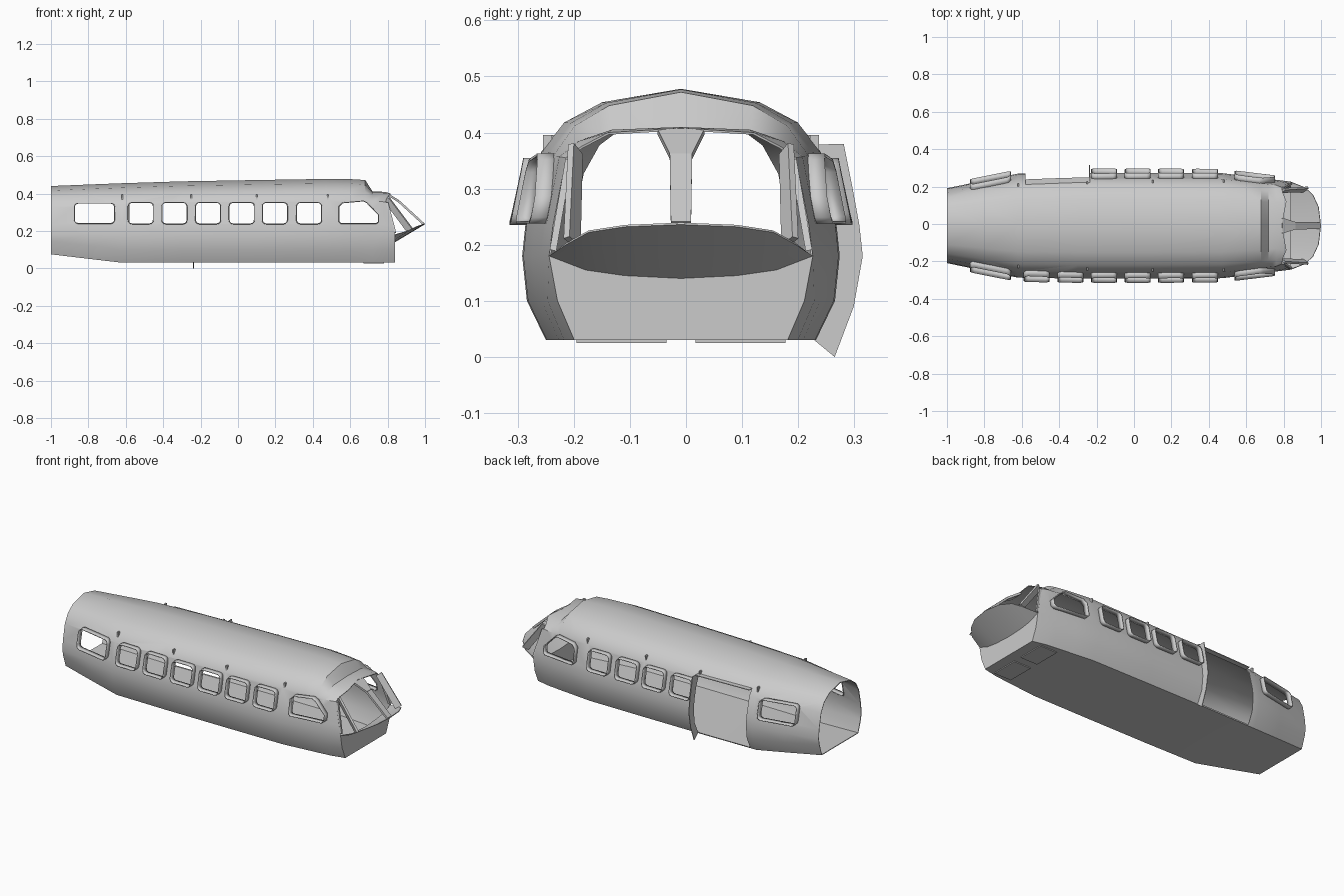
import bpy, bmesh, math
from mathutils import Vector

cube = bpy.data.objects.get("Cube")
if cube:
    bpy.data.objects.remove(cube, do_unlink=True)

SHIFT = -0.009  # symmetry plane sits slightly right of the bounds centre

grey = bpy.data.materials.new("hull_grey")
grey.use_nodes = True
TONE = (0.6, 0.6, 0.6, 1)
grey.diffuse_color = TONE
grey.node_tree.nodes["Principled BSDF"].inputs["Base Color"].default_value = TONE


def make(name, bm, thick=0, offset=-1):
    """Turn a bmesh into a grey object, optionally a thin-walled one."""
    bmesh.ops.recalc_face_normals(bm, faces=bm.faces)
    me = bpy.data.meshes.new(name)
    bm.to_mesh(me)
    bm.free()
    ob = bpy.data.objects.new(name, me)
    bpy.context.collection.objects.link(ob)
    me.materials.append(grey)
    ob.location.y = SHIFT
    if thick:
        m = ob.modifiers.new("wall", 'SOLIDIFY')
        m.thickness, m.offset = thick, offset
    return ob


def smooth(ob, angle=35):
    bpy.ops.object.select_all(action='DESELECT')
    ob.select_set(True)
    bpy.context.view_layer.objects.active = ob
    bpy.ops.object.shade_smooth_by_angle(angle=math.radians(angle))


def loft(bm, rows, closed=False):
    vs = [[bm.verts.new(p) for p in r] for r in rows]
    for a, b in zip(vs, vs[1:]):
        n = len(a)
        for i in range(n if closed else n - 1):
            j = (i + 1) % n
            bm.faces.new((a[i], a[j], b[j], b[i]))
    return vs


def mirror(bm):
    """Copy the left half to the right and weld the middle."""
    d = bmesh.ops.duplicate(bm, geom=bm.verts[:] + bm.edges[:] + bm.faces[:])
    for v in d["geom"]:
        if isinstance(v, bmesh.types.BMVert):
            v.co.y *= -1
    bmesh.ops.reverse_faces(bm, faces=[f for f in d["geom"] if isinstance(f, bmesh.types.BMFace)])
    bmesh.ops.remove_doubles(bm, verts=bm.verts, dist=0.0005)


# Hull sections: half ring from belly centre to roof ridge
WIDTHS = (0, 0.85, 0.97, 1, 0.98, 0.885, 0.74, 0.5, 0)


def section(x, w, base, top):
    zs = (base, base, base + 0.07, 0.18, 0.235, top - 0.112, top - 0.06, top - 0.024, top)
    return [Vector((x, w * k, z)) for k, z in zip(WIDTHS, zs)]


rings = [section(*s) for s in (
    (-1, 0.2, 0.075, 0.44), (-0.8, 0.242, 0.051, 0.448), (-0.62, 0.278, 0.03, 0.455),
    (-0.3, 0.283, 0.03, 0.465), (0.1, 0.283, 0.03, 0.472), (0.47, 0.281, 0.03, 0.478),
    (0.6, 0.265, 0.03, 0.477), (0.68, 0.256, 0.03, 0.472))]
for x, w in ((0.72, 0.25), (0.76, 0.245)):
    r = section(x, w, 0.03, 0.472)
    r[5].z, r[6].z, r[7].z, r[8].z = 0.357, 0.385, 0.405, 0.41
    rings.append(r)
rings.append([Vector(p) for p in (
    (0.84, 0, 0.03), (0.84, 0.19, 0.03), (0.84, 0.22, 0.1), (0.84, 0.235, 0.18),
    (0.825, 0.228, 0.235), (0.79, 0.205, 0.355), (0.795, 0.178, 0.375),
    (0.815, 0.13, 0.4), (0.79, 0, 0.408))])


def side(x, z):
    """Half width of the hull at a given station and height."""
    for a, b in zip(rings, rings[1:]):
        if a[0].x <= x <= b[0].x:
            t = (x - a[0].x) / (b[0].x - a[0].x)
            ring = [p.lerp(q, t) for p, q in zip(a, b)]
            for p, q in zip(ring[1:], ring[2:]):
                if p.z <= z <= q.z:
                    return p.lerp(q, (z - p.z) / (q.z - p.z)).y
    return 0.25


# Hull shell with the nose beak and chin
bm = bmesh.new()
vs = loft(bm, rings)
tip = vs[-1]
chin = [bm.verts.new(p) for p in ((0.84, 0, 0.14), (0.84, 0.1, 0.145), (0.84, 0.17, 0.155))]
sill = [bm.verts.new(p) for p in ((1, 0, 0.236), (0.988, 0.1, 0.232), (0.958, 0.165, 0.222),
                                  (0.915, 0.205, 0.2))]
bm.faces.new((tip[0], tip[1], tip[2], tip[3], chin[2], chin[1], chin[0]))
for i in range(2):
    bm.faces.new((chin[i], chin[i + 1], sill[i + 1], sill[i]))
bm.faces.new((chin[2], tip[3], sill[3], sill[2]))
mirror(bm)
hull = make("hull", bm, 0.004)


def rounded(x0, x1, z0, z1, r=0.02):
    """Rounded rectangle outline in the side plane."""
    pts = []
    for cx, cz, start in ((x1 - r, z1 - r, 0), (x0 + r, z1 - r, 90),
                          (x0 + r, z0 + r, 180), (x1 - r, z0 + r, 270)):
        for k in range(4):
            a = math.radians(start + k * 30)
            pts.append((cx + r * math.cos(a), cz + r * math.sin(a)))
    return pts


cabin = (-0.52, -0.34, -0.16, 0.02, 0.197, 0.38)
cockpit = [(0.54, 0.25), (0.55, 0.24), (0.74, 0.24), (0.752, 0.25), (0.752, 0.285),
           (0.69, 0.35), (0.67, 0.36), (0.56, 0.35), (0.54, 0.33)]
rear = rounded(-0.875, -0.66, 0.24, 0.348)
openings = []
for s, name in ((1, "left"), (-1, "right")):
    openings += [(name + "_cockpit_window_frame", cockpit, s), (name + "_rear_window_frame", rear, s)]
    for i, c in enumerate(cabin):
        if s < 0 or c > -0.2:  # the left doorway replaces two windows
            openings.append((f"{name}_cabin_window_frame_{i + 1}",
                             rounded(c - 0.067, c + 0.067, 0.238, 0.352), s))

# Cut every window and the doorway out of the shell
door = [(-0.58, 0.036), (-0.24, 0.036), (-0.24, 0.375), (-0.58, 0.375)]
bm = bmesh.new()
for _, outline, s in openings + [("door", door, 1)]:
    ends = loft(bm, [[(x, s * y, z) for x, z in outline] for y in (0.1, 0.4)], True)
    for e in ends:
        bm.faces.new(e)
cutter = make("opening_cutter", bm)
cutter.hide_render = True
cut = hull.modifiers.new("openings", 'BOOLEAN')
cut.operation, cut.solver, cut.object = 'DIFFERENCE', 'EXACT', cutter
bpy.context.view_layer.update()
dg = bpy.context.evaluated_depsgraph_get()
baked = bpy.data.meshes.new_from_object(hull.evaluated_get(dg))
hull.modifiers.clear()
hull.data = baked
bpy.data.objects.remove(cutter, do_unlink=True)
smooth(hull)

# Window frames: thin tubes standing out from the hull
for name, outline, s in openings:
    bm = bmesh.new()
    loft(bm, [[(x, s * (side(x, z) + d), z) for x, z in outline] for d in (-0.006, 0.029)], True)
    smooth(make(name, bm, 0.005, 0))

# Doorway flange and top rail
bm = bmesh.new()
heights = (0.03, 0.1, 0.18, 0.235, 0.3, 0.378)
inner = [(-0.24, side(-0.24, z) - 0.003, z) for z in heights]
outer = [(-0.24, y, z) for y, z in ((0.274, 0), (0.308, 0.09), (0.324, 0.18),
                                    (0.318, 0.235), (0.306, 0.3), (0.29, 0.38))]
loft(bm, [inner, outer])
make("door_front_flange", bm, 0.004)
bm = bmesh.new()
loft(bm, [[(x, side(x, 0.375) + d, 0.378) for x in (-0.58, -0.41, -0.24)] for d in (-0.005, 0.025)])
make("door_top_rail", bm, 0.004)


def strip(name, a, b, wa, wb, both=False):
    """Flat bar between two points, with a half-width vector at each end."""
    bm = bmesh.new()
    a, b, wa, wb = map(Vector, (a, b, wa, wb))
    loft(bm, [[a - wa, a + wa], [b - wb, b + wb]])
    if both:
        mirror(bm)
    return make(name, bm, 0.012, 0)


# Windscreen posts and sill rim
strip("centre_post", (0.79, 0, 0.402), (0.86, 0, 0.358), (0, 0.042, 0), (0, 0.02, 0))
strip("centre_post_lower", (0.86, 0, 0.358), (0.992, 0, 0.237), (0, 0.02, 0), (0, 0.018, 0))
strip("corner_posts", (0.795, 0.188, 0.37), (0.918, 0.194, 0.205), (0.012, 0.008, 0.01),
      (0.014, 0.01, 0.008), True)
strip("quarter_window_posts", (0.795, 0.2, 0.352), (0.838, 0.228, 0.19), (0.008, 0, 0),
      (0.008, 0, 0), True)

# Belly access plates under the nose
bm = bmesh.new()
for s in (1, -1):
    b = bmesh.ops.create_cube(bm, size=1)["verts"]
    bmesh.ops.scale(bm, verts=b, vec=(0.11, 0.16, 0.006))
    bmesh.ops.translate(bm, verts=b, vec=(0.725, s * 0.106, 0.028))
make("belly_plates", bm)

# Small hooks along the roof edge
bm = bmesh.new()
for x in (-0.62, -0.25, 0.1, 0.48):
    for s in (1, -1):
        b = bmesh.ops.create_cube(bm, size=1)["verts"]
        bmesh.ops.scale(bm, verts=b, vec=(0.008, 0.016, 0.028))
        bmesh.ops.translate(bm, verts=b, vec=(x, s * (side(x, 0.382) + 0.003), 0.382))
make("roof_hooks", bm)
